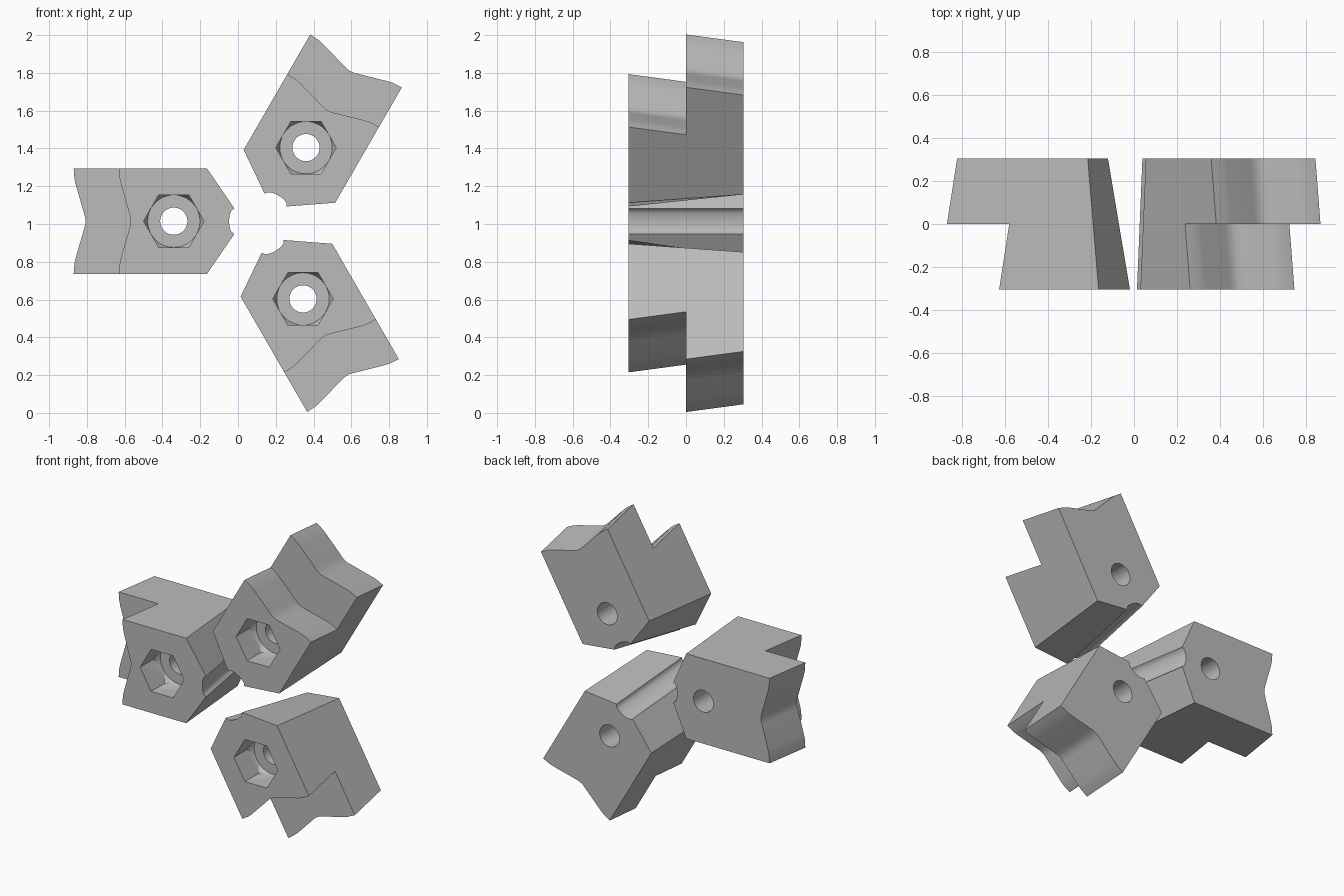
import bpy, bmesh, math
from mathutils import Matrix

if "Cube" in bpy.data.objects:
    bpy.data.objects.remove(bpy.data.objects["Cube"], do_unlink=True)

steel = bpy.data.materials.new("light_grey_steel")
steel.use_nodes = True
GREY = (0.5, 0.5, 0.5, 1)
steel.diffuse_color = GREY
steel.node_tree.nodes["Principled BSDF"].inputs["Base Color"].default_value = GREY

HALF_DEPTH, HALF_WIDTH, BOLT_X = 0.305, 0.28, -0.34


def make_object(name, bm):
    bmesh.ops.recalc_face_normals(bm, faces=bm.faces)
    mesh = bpy.data.meshes.new(name)
    bm.to_mesh(mesh)
    bm.free()
    mesh.materials.append(steel)
    ob = bpy.data.objects.new(name, mesh)
    bpy.context.collection.objects.link(ob)
    return ob


def loft(name, profile, y0, y1):
    """Solid between two depths; profile(y) gives the (x, z) outline."""
    bm = bmesh.new()
    a, b = ([bm.verts.new((x, y, z)) for x, z in profile(y)] for y in (y0, y1))
    n = len(a)
    bm.faces.new(a)
    bm.faces.new(b)
    for i in range(n):
        j = (i + 1) % n
        bm.faces.new((a[i], a[j], b[j], b[i]))
    return make_object(name, bm)


def drum(name, sides, r_front, r_back, y0, y1):
    """Prism or cone along y, centred on the bolt axis."""
    bm = bmesh.new()
    place = Matrix.Translation((BOLT_X, (y0 + y1) / 2, 0)) @ Matrix.Rotation(-math.pi / 2, 4, "X")
    bmesh.ops.create_cone(bm, cap_ends=True, segments=sides, radius1=r_front,
                          radius2=r_back, depth=y1 - y0, matrix=place)
    return make_object(name, bm)


def boolean(ob, cutter, operation="DIFFERENCE"):
    """Apply one boolean and discard its cutter."""
    cutter.hide_render = True
    mod = ob.modifiers.new("cut", "BOOLEAN")
    mod.object, mod.operation, mod.solver = cutter, operation, "EXACT"
    bpy.context.view_layer.update()
    graph = bpy.context.evaluated_depsgraph_get()
    mesh = bpy.data.meshes.new_from_object(ob.evaluated_get(graph))
    ob.modifiers.clear()
    ob.data = mesh
    bpy.data.objects.remove(cutter, do_unlink=True)


def gripping_edge(x0, y):
    """Shallow V across the outer end, softened at its apex and corners."""
    half = [(0, HALF_WIDTH), (0.004, 0.225), (0.012, 0.19), (0.055, 0.04), (0.062, 0.015)]
    pts = half + [(d, -z) for d, z in reversed(half)]
    return [(x0 + d + 0.155 * y, z) for d, z in pts]


def jaw_outline(y):
    corner, tip = -0.19 - 0.083 * y, -0.07 - 0.167 * y
    groove = []
    for i in range(13):                      # round groove in the nose
        t = -1 + i / 6
        groove.append((tip - 0.028 * math.sqrt(max(0, 1 - t * t)), 0.0675 * t))
    return (gripping_edge(-0.87, y) + [(corner, -HALF_WIDTH)] + groove
            + [(corner, HALF_WIDTH)])


def step_outline(y):
    edge = [(x, z) for x, z in gripping_edge(-0.583, y)]
    edge[0], edge[-1] = (edge[0][0], 0.4), (edge[-1][0], -0.4)
    return edge + [(-1.2, -0.4), (-1.2, 0.4)]


# Jaw body with stepped outer end
jaw = loft("left_jaw", jaw_outline, -HALF_DEPTH, HALF_DEPTH)
boolean(jaw, loft("step_cutter", step_outline, -0.5, 0))

# Hexagonal socket with chamfered floor, then the bolt hole
SOCKET_END = -0.125
socket = drum("socket_cutter", 6, 0.16, 0.16, -0.4, SOCKET_END)
# Put two hexagon corners on the x axis
socket.data.transform(Matrix.Translation((BOLT_X, 0, 0)) @ Matrix.Rotation(math.pi / 6, 4, "Y")
                      @ Matrix.Translation((-BOLT_X, 0, 0)))
boolean(socket, drum("chamfer_cutter", 48, 0.33, 0.138, -0.5, SOCKET_END + 0.001), "INTERSECT")
boolean(jaw, socket)
boolean(jaw, drum("bolt_cutter", 40, 0.072, 0.072, -0.5, 0.5))

# Smooth the curved faces, keeping machined edges sharp
bpy.ops.object.select_all(action="DESELECT")
jaw.select_set(True)
bpy.context.view_layer.objects.active = jaw
bpy.ops.object.shade_smooth_by_angle(angle=math.radians(30))

# Three jaws spread around the centre
jaw.name = "right_jaw"
jaw.location = (0, 0, 1.015)
for name, turn, spot in (("upper_left_jaw", 120, (0.19, 0, 1.11)),
                         ("lower_left_jaw", -120, (0.174, 0, 0.898))):
    copy = jaw.copy()
    copy.name = name
    copy.location = spot
    copy.rotation_euler.y = math.radians(turn)
    bpy.context.collection.objects.link(copy)
